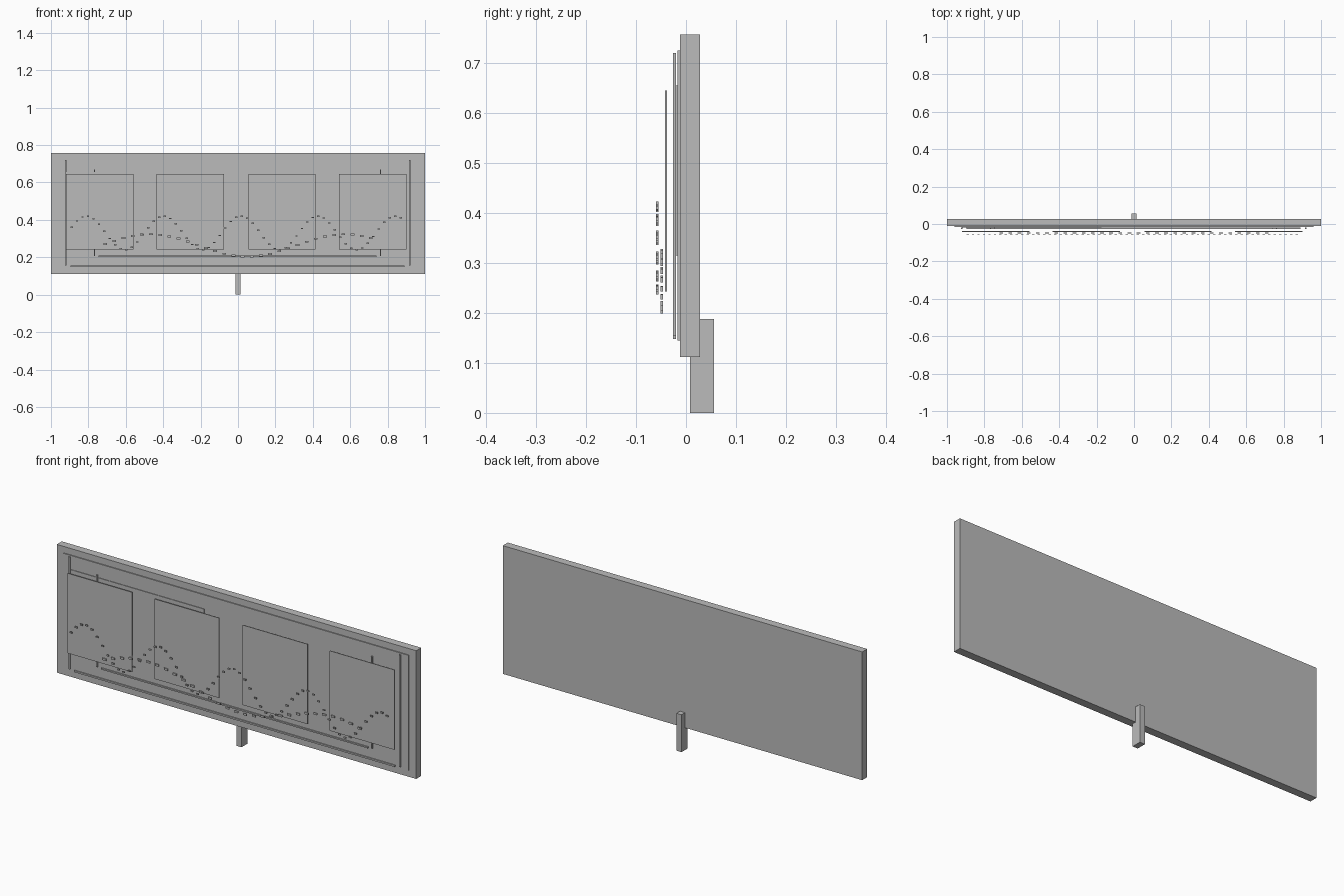
import bpy, math

old = bpy.data.objects.get("Cube")
if old:
    bpy.data.objects.remove(old, do_unlink=True)

grey = bpy.data.materials.new("plain grey")
grey.use_nodes = True
colour = (0.5, 0.5, 0.5, 1)
grey.diffuse_color = colour
grey.node_tree.nodes["Principled BSDF"].inputs["Base Color"].default_value = colour


def add_box(verts, faces, x, y, z):
    """Append a box given its (low, high) range on each axis."""
    n = len(verts)
    verts += [(a, b, c) for a in x for b in y for c in z]
    quads = [(0, 1, 3, 2), (4, 6, 7, 5), (0, 4, 5, 1),
             (2, 3, 7, 6), (0, 2, 6, 4), (1, 5, 7, 3)]
    faces += [tuple(n + i for i in q) for q in quads]


def make(name, boxes):
    verts, faces = [], []
    for b in boxes:
        add_box(verts, faces, *b)
    mesh = bpy.data.meshes.new(name)
    mesh.from_pydata(verts, [], faces)
    mesh.materials.append(grey)
    obj = bpy.data.objects.new(name, mesh)
    bpy.context.collection.objects.link(obj)
    return obj


def span(centre, size):
    return (centre - size / 2, centre + size / 2)


# Board, rear post and thin facing sheets
make("board", [((-1, 1), (-0.012, 0.028), (0.112, 0.757))])
make("post", [(span(0, 0.028), (0.008, 0.056), (0, 0.188))])
make("facing_sheet", [((-0.96, 0.96), (-0.017, -0.012), (0.145, 0.725))])
make("inner_sheet", [((-0.92, -0.175), (-0.020, -0.017), (0.315, 0.655))])

# Border and chart rules
rule_y = (-0.026, -0.020)
make("border_rules", [(span(x, 0.008), rule_y, (0.155, 0.72)) for x in (-0.922, 0.918)]
     + [((-0.895, 0.89), rule_y, span(0.152, 0.008))])
make("chart_rules", [(span(x, 0.006), rule_y, (0.207, 0.67)) for x in (-0.768, 0.762)]
     + [((-0.745, 0.74), rule_y, span(0.205, 0.007))])

# Four raised panels
for i, x in enumerate((-0.74, -0.255, 0.235, 0.72)):
    make(f"panel_{i + 1}", [(span(x, 0.36), (-0.042, -0.038), (0.243, 0.645))])


# Two dotted waves
def wave(name, start, end, count, y, mid, height, peak, period, w, h):
    boxes = []
    for i in range(count):
        x = start + (end - start) * i / (count - 1)
        z = mid + height * math.cos(math.tau * (x - peak) / period)
        boxes.append((span(x, w), y, span(z, h)))
    make(name, boxes)


wave("wide_wave_dots", -0.71, 0.71, 30, (-0.051, -0.046), 0.263, 0.06, -0.47, 1.04, 0.02, 0.01)
wave("short_wave_dots", -0.89, 0.87, 61, (-0.06, -0.055), 0.33, 0.09, -0.81, 0.4125, 0.013, 0.007)
